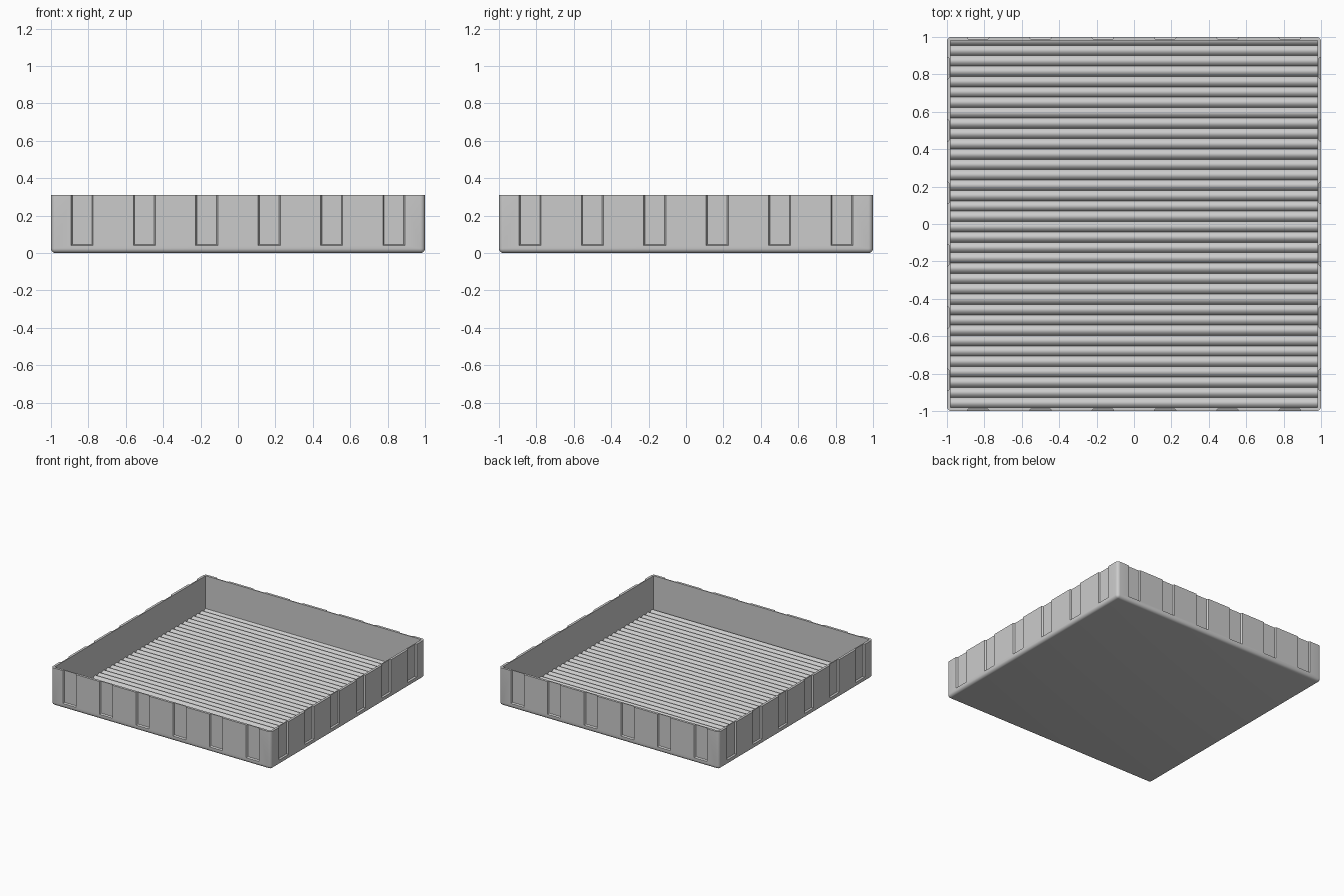
import bpy, bmesh, math
from mathutils import Matrix, Vector

cube = bpy.data.objects.get("Cube")
if cube:
    bpy.data.objects.remove(cube, do_unlink=True)

HEIGHT = 0.31
WALL = 0.02
INNER = 1 - WALL
PITCH = 0.0554

grey = bpy.data.materials.new("plain grey")
grey.use_nodes = True
grey.diffuse_color = (0.6, 0.6, 0.6, 1)
grey.node_tree.nodes["Principled BSDF"].inputs["Base Color"].default_value = (0.6, 0.6, 0.6, 1)


def add_object(name, bm):
    bmesh.ops.recalc_face_normals(bm, faces=bm.faces)
    mesh = bpy.data.meshes.new(name)
    bm.to_mesh(mesh)
    bm.free()
    mesh.materials.append(grey)
    obj = bpy.data.objects.new(name, mesh)
    bpy.context.collection.objects.link(obj)
    return obj


def add_box(bm, low, high):
    low, high = Vector(low), Vector(high)
    matrix = Matrix.Translation((low + high) / 2) @ Matrix.Diagonal((*(high - low), 1))
    return bmesh.ops.create_cube(bm, size=1, matrix=matrix)["verts"]


def select_only(obj):
    bpy.ops.object.select_all(action="DESELECT")
    obj.select_set(True)
    bpy.context.view_layer.objects.active = obj


def carve(obj, cutter):
    cutter.hide_render = True
    mod = obj.modifiers.new("carve", "BOOLEAN")
    mod.operation = "DIFFERENCE"
    mod.solver = "EXACT"
    mod.object = cutter
    select_only(obj)
    bpy.ops.object.modifier_apply(modifier=mod.name)
    bpy.data.objects.remove(cutter, do_unlink=True)


# Tray shell: rounded upright corners and rounded bottom edge
bm = bmesh.new()
add_box(bm, (-1, -1, 0), (1, 1, HEIGHT))
rounded = [e for e in bm.edges if min(v.co.z for v in e.verts) < 0.01]
bmesh.ops.bevel(bm, geom=rounded, offset=0.025, segments=5, profile=0.5, affect="EDGES")
tray = add_object("tray_shell", bm)

# Hollow inside
bm = bmesh.new()
add_box(bm, (-INNER, -INNER, 0.02), (INNER, INNER, HEIGHT + 0.1))
carve(tray, add_object("cavity_cutter", bm))

# Six tapered upright grooves on each outer wall
bm = bmesh.new()
for side in range(4):
    turn = Matrix.Rotation(side * math.pi / 2, 4, "Z")
    for i in range(6):
        x = (i - 2.5) / 3
        verts = add_box(bm, (x - 0.06, -1.001, 0.04), (x + 0.06, -0.988, HEIGHT + 0.1))
        for v in verts:
            if v.co.y > -0.99:
                v.co.x = x + (v.co.x - x) * 0.87
                if v.co.z < 0.1:
                    v.co.z += 0.007
        bmesh.ops.transform(bm, matrix=turn, verts=verts)
carve(tray, add_object("groove_cutter", bm))
select_only(tray)
bpy.ops.object.shade_smooth_by_angle(angle=math.radians(30))

# Ribbed floor: rounded ridges running left to right
STEPS = 10
bm = bmesh.new()
rows = []
y = -INNER - 0.004
for i in range(36 * STEPS + 1):
    depth = y + i * PITCH / STEPS
    if depth > INNER + 0.005:
        break
    z = 0.021 + 0.02 * abs(math.sin(math.pi * i / STEPS)) ** 0.8
    rows.append([bm.verts.new((sx * (INNER + 0.002), depth, z)) for sx in (-1, 1)])
for (a, b), (c, d) in zip(rows, rows[1:]):
    bm.faces.new((a, b, d, c))
floor = add_object("ribbed_floor", bm)
for face in floor.data.polygons:
    if face.normal.z < 0:
        floor.data.flip_normals()
        break
select_only(floor)
bpy.ops.object.shade_smooth_by_angle(angle=math.radians(40))
